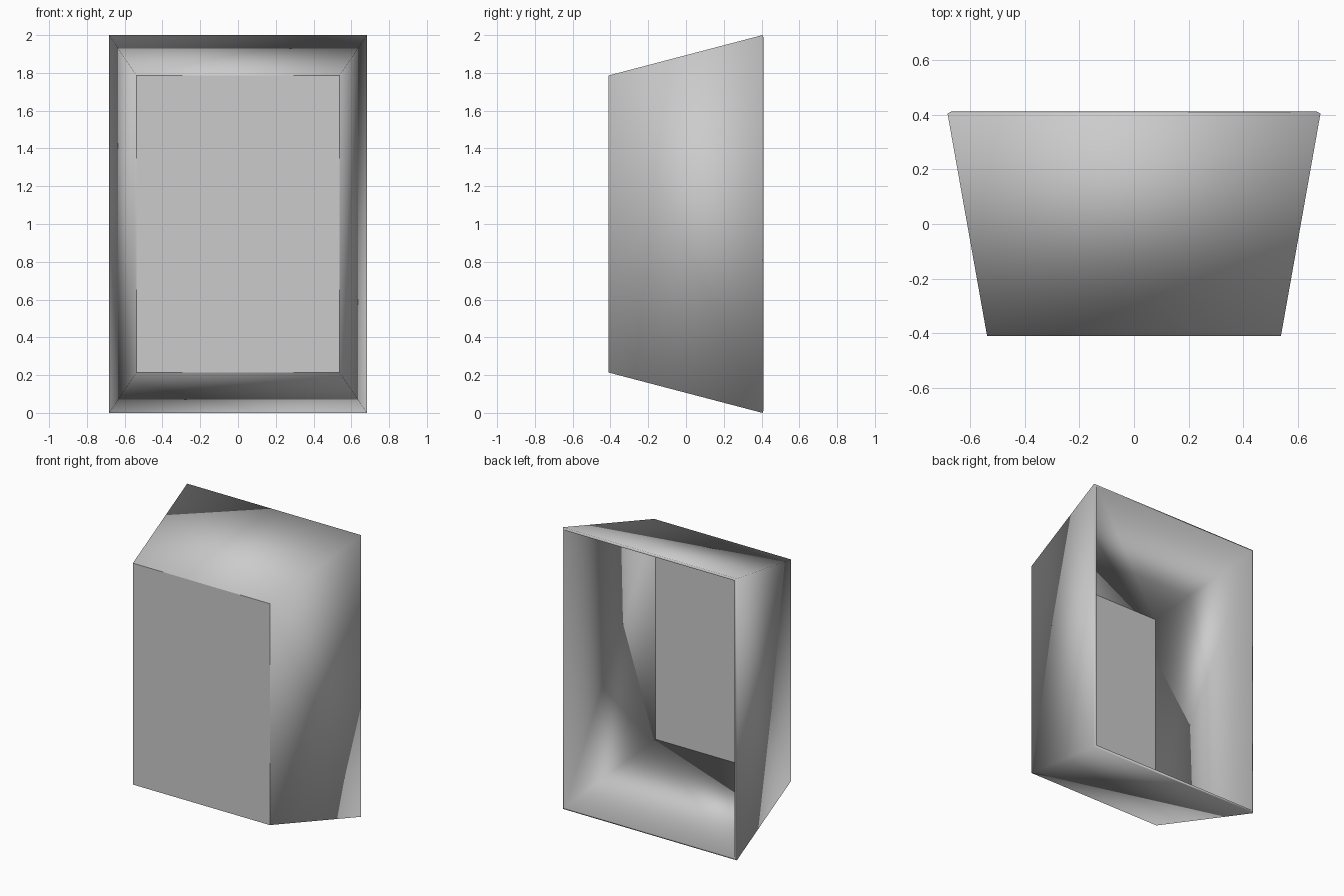
import bpy, bmesh

if "Cube" in bpy.data.objects:
    bpy.data.objects.remove(bpy.data.objects["Cube"])

FRONT = (0.538, -0.411, 0.786)   # half width, y, half height of the screen end
BACK = (0.683, 0.405, 1.0)       # same for the open end


def tapered_part(name, keep, smooth):
    """Flared box whose faces are filtered by the keep test."""
    bm = bmesh.new()
    bmesh.ops.create_cube(bm, size=2)
    drop = [f for f in bm.faces if not keep(f.normal)]
    bmesh.ops.delete(bm, geom=drop, context='FACES')
    for v in bm.verts:
        w, y, h = FRONT if v.co.y < 0 else BACK
        v.co = (v.co.x * w, y, 1 + v.co.z * h)
    for f in bm.faces:
        f.smooth = smooth
    bm.normal_update()
    mesh = bpy.data.meshes.new(name)
    bm.to_mesh(mesh)
    bm.free()
    ob = bpy.data.objects.new(name, mesh)
    bpy.context.collection.objects.link(ob)
    return ob


# Thin flared wall, open at the back, soft shaded
shell = tapered_part("flared_shell", lambda n: abs(n.y) < 0.5, True)
mod = shell.modifiers.new("wall_thickness", 'SOLIDIFY')
mod.thickness = 0.022
mod.offset = -1

# Flat panel closing the front
tapered_part("front_panel", lambda n: n.y < -0.5, False)
